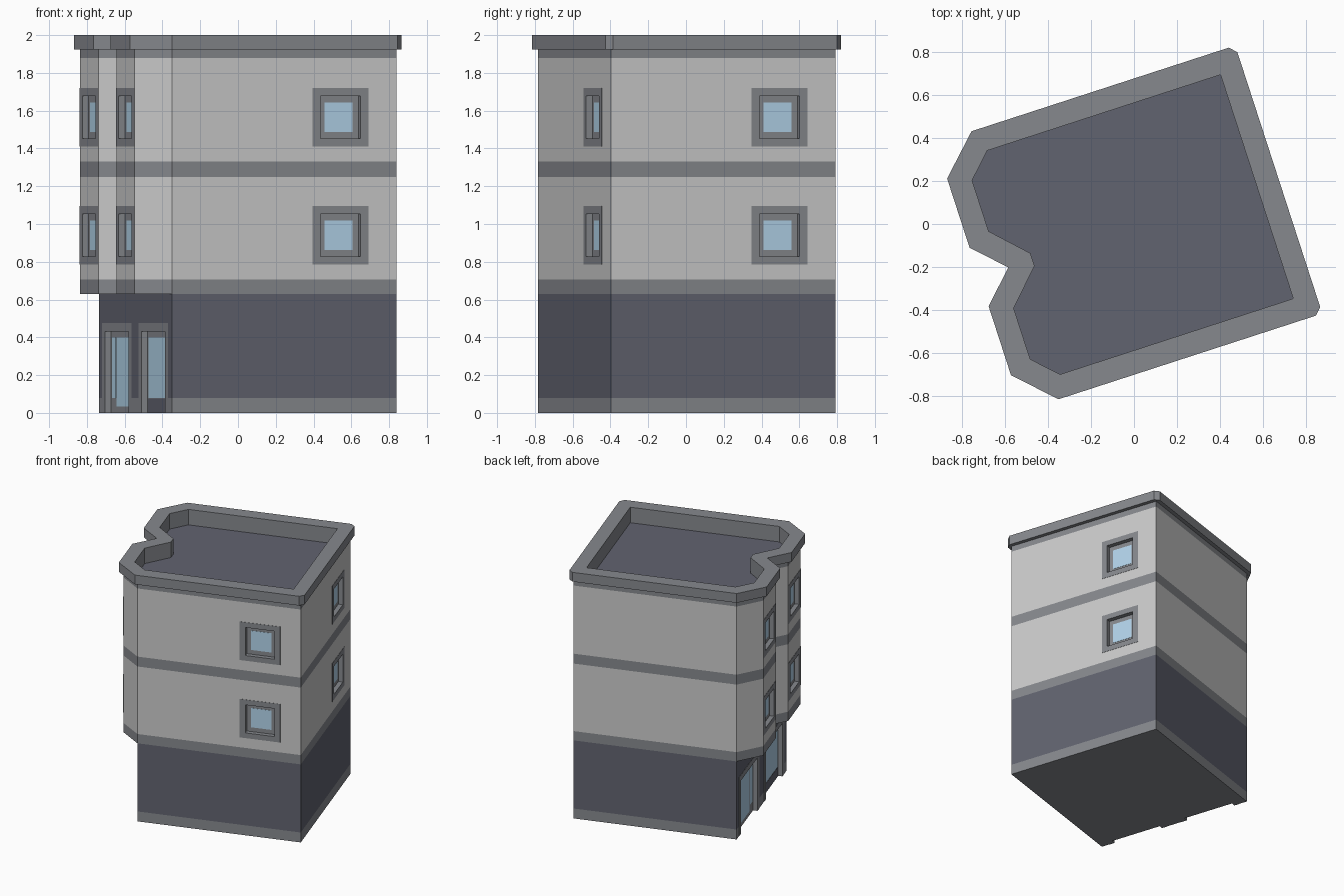
import bpy, bmesh, math
from mathutils import Matrix

if "Cube" in bpy.data.objects:
    bpy.data.objects.remove(bpy.data.objects["Cube"])

# the building is laid out square in (u, w), then turned 18 degrees
TURN = Matrix.Rotation(math.radians(18), 4, 'Z') @ Matrix.Translation((0, -0.0115, 0))


def mat(name, rgb):
    m = bpy.data.materials.new(name)
    m.diffuse_color = (*rgb, 1)
    m.use_nodes = True
    m.node_tree.nodes["Principled BSDF"].inputs["Base Color"].default_value = m.diffuse_color
    return m


WALL = mat("wall", (0.58, 0.58, 0.58))
DARK = mat("dark", (0.12, 0.125, 0.16))
TRIM = mat("trim", (0.24, 0.25, 0.27))
GLASS = mat("glass", (0.45, 0.66, 0.83))


def prism(name, pts, levels, mats):
    """Closed prism with one material per height band."""
    bm = bmesh.new()
    rings = [[bm.verts.new((x, y, z)) for x, y in pts] for z in levels]
    n = len(pts)
    slots = list(dict.fromkeys(mats))
    for k, (a, b) in enumerate(zip(rings, rings[1:])):
        for i in range(n):
            j = (i + 1) % n
            bm.faces.new((a[i], a[j], b[j], b[i])).material_index = slots.index(mats[k])
    bm.faces.new(rings[0][::-1]).material_index = slots.index(mats[0])
    bm.faces.new(rings[-1]).material_index = slots.index(mats[-1])
    bmesh.ops.recalc_face_normals(bm, faces=bm.faces)
    bm.transform(TURN)
    me = bpy.data.meshes.new(name)
    bm.to_mesh(me)
    bm.free()
    for m in slots:
        me.materials.append(m)
    ob = bpy.data.objects.new(name, me)
    bpy.context.collection.objects.link(ob)
    return ob


def slab(name, c, ang, width, z0, z1, d0, d1, m):
    """Upright box on a wall at c whose outward normal points along ang."""
    a = math.radians(ang)
    nx, ny = round(math.cos(a)), round(math.sin(a))
    pts = [(c[0] - ny * s * width / 2 + nx * d, c[1] + nx * s * width / 2 + ny * d)
           for s, d in ((-1, d0), (-1, d1), (1, d1), (1, d0))]
    return prism(name, pts, [z0, z1], [m])


def cut(ob, cutter):
    mod = ob.modifiers.new("cut", 'BOOLEAN')
    mod.operation = 'DIFFERENCE'
    mod.solver = 'EXACT'
    mod.material_mode = 'TRANSFER'
    mod.object = cutter
    bpy.context.view_layer.objects.active = ob
    bpy.ops.object.modifier_apply(modifier=mod.name)


def drop_top(ob, z):
    """Remove hidden upward faces at height z."""
    bm = bmesh.new()
    bm.from_mesh(ob.data)
    hid = [f for f in bm.faces if f.normal.z > 0.9 and abs(f.calc_center_median().z - z) < 0.002]
    bmesh.ops.delete(bm, geom=hid, context='FACES')
    bm.to_mesh(ob.data)
    bm.free()


def mirrored(half, tip=()):
    """Outline from its w < 0 half, closed by optional points on w = 0."""
    return half + [(u, -w) for u, w in reversed(half)] + list(tip)


# outlines: start at the notch, run round the front bay to the right side
wall_out = mirrored([(-.731, -.155), (-.731, -.469), (-.575, -.625), (.675, -.625)], [(-.576, 0)])
cornice_out = mirrored([(-.761, -.143), (-.761, -.481), (-.585, -.655), (.672, -.655),
                        (.704, -.623)], [(-.618, 0)])
roof_in = mirrored([(-.5, -.031), (-.653, -.188), (-.653, -.437), (-.543, -.547), (.597, -.547)])
ground_out = mirrored([(-.575, -.625), (.675, -.625)])

# main masses
ground = prism("ground_floor", ground_out, [0, .08, .63], [TRIM, DARK])
upper = prism("upper_floors", wall_out, [.63, .705, 1.25, 1.33, 1.88, 1.925],
              [TRIM, WALL, TRIM, WALL, TRIM])
cornice = prism("cornice", cornice_out, [1.925, 2.0], [TRIM])

# sunken roof inside the parapet
well = prism("roof_cutter", roof_in, [1.875, 2.2], [TRIM])
cut(upper, well)
cut(cornice, well)
bpy.data.objects.remove(well)
drop_top(upper, 1.925)
upper.data.materials.append(DARK)
for p in upper.data.polygons:
    if p.normal.z > 0.9 and abs(p.center.z - 1.875) < 0.002:
        p.material_index = len(upper.data.materials) - 1


def opening(name, body, c, ang, trim, hole, panes):
    """Recess in body, flush surround and glass panes (offset, width, z0, z1)."""
    tw, t0, t1 = trim
    hw, h0, h1 = hole
    surround = slab(name + "_surround", c, ang, tw, t0, t1, -.001, .002, TRIM)
    cutter = slab(name + "_cutter", c, ang, hw, h0, h1, -.033, .1, TRIM)
    cut(body, cutter)
    cut(surround, cutter)
    bpy.data.objects.remove(cutter)
    a = math.radians(ang)
    for off, w, z0, z1 in panes:
        pc = (c[0] - math.sin(a) * off, c[1] + math.cos(a) * off)
        slab(name + "_glass", pc, ang, w, z0, z1, -.034, -.031, GLASS)


# windows on two storeys: front, right side and both bays
spots = {"front_window": ((.3625, -.625), -90), "side_window": ((.675, .3125), 0),
         "bay_window_a": ((-.731, -.312), 180), "bay_window_b": ((-.731, .312), 180)}
for z in (.9405, 1.565):
    for name, (c, ang) in spots.items():
        opening(name, upper, c, ang, (.311, z - .155, z + .155),
                (.222, z - .113, z + .113), [(0, .156, z - .078, z + .078)])

# entrance with sidelights, and the shop window
opening("entrance", ground, (-.575, .3125), 180, (.5, 0, .475), (.41, -.1, .43),
        [(0, .22, .035, .4), (-.155, .06, .08, .4), (.155, .06, .08, .4)])
opening("shop_window", ground, (-.575, -.3125), 180, (.5, 0, .475), (.41, -.1, .43),
        [(0, .37, .08, .4)])
# dark sill panel under the shop glass
slab("shop_sill", (-.575, -.3125), 180, .39, 0, .075, -.034, -.031, DARK)
drop_top(ground, .63)
